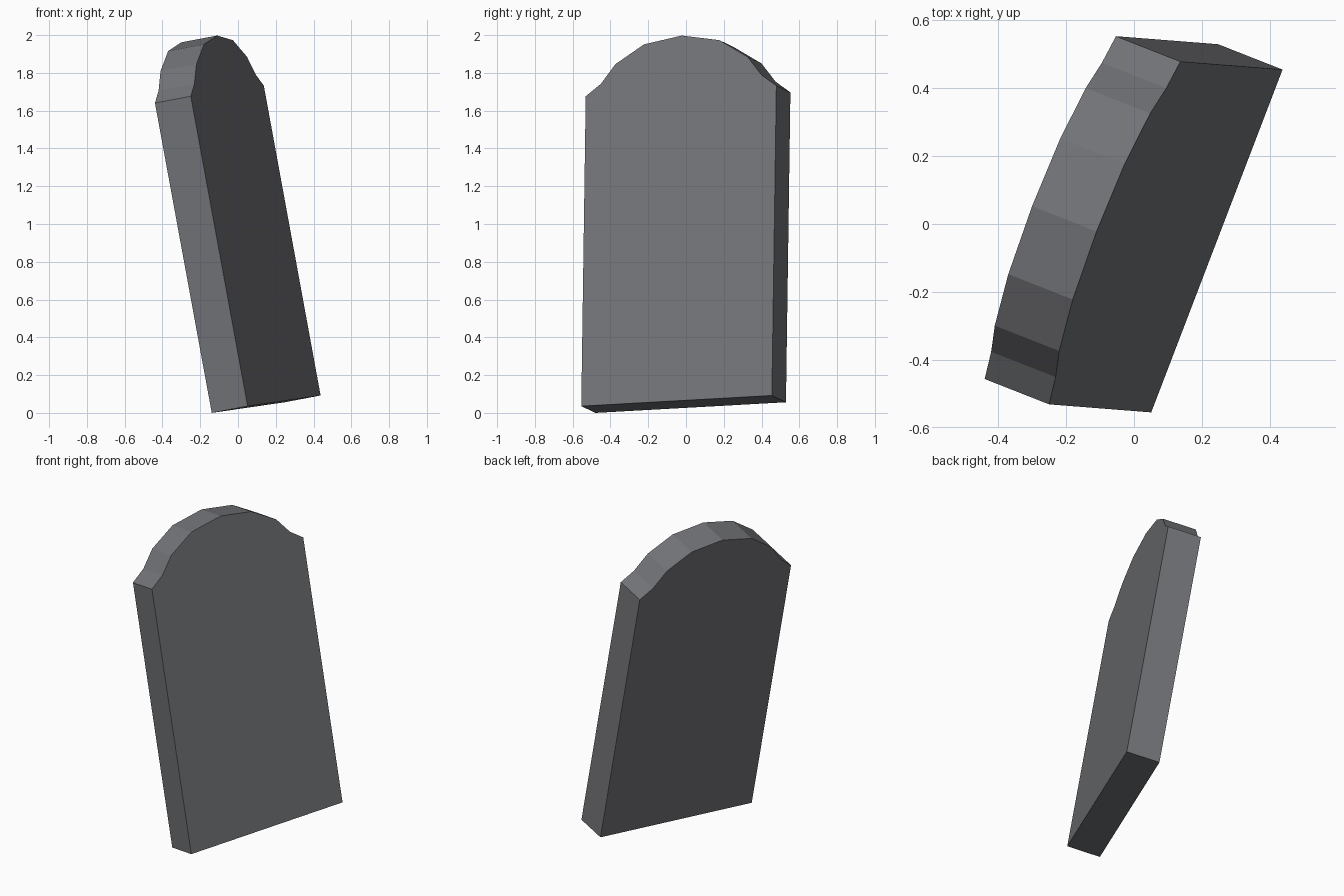
import bpy, bmesh
from mathutils import Matrix, Vector

if "Cube" in bpy.data.objects:
    bpy.data.objects.remove(bpy.data.objects["Cube"])

THICK = 0.207
# half outline of the slab: (half width, height), bottom to crown
HALF = [(0.541, 0.0), (0.541, 1.668), (0.456, 1.730),
        (0.375, 1.832), (0.214, 1.930)]
outline = HALF + [(0, 1.966)] + [(-x, z) for x, z in reversed(HALF)]

# leaning frame: width axis, height axis, thickness axis
u = Vector((0.357, 0.932, 0.052)).normalized()
v = Vector((-0.180, 0.015, 0.984))
v = (v - u * v.dot(u)).normalized()
n = u.cross(v)
frame = Matrix((u, v, n)).transposed().to_4x4()
frame.translation = (0.244, -0.050, 0.068)

# slab: front face extruded backwards
bm = bmesh.new()
face = bm.faces.new([bm.verts.new((x, z, 0)) for x, z in outline])
ext = bmesh.ops.extrude_face_region(bm, geom=[face], use_keep_orig=True)
verts = [g for g in ext["geom"] if isinstance(g, bmesh.types.BMVert)]
bmesh.ops.translate(bm, verts=verts, vec=(0, 0, -THICK))
bmesh.ops.transform(bm, matrix=frame, verts=bm.verts)

# rest the lowest corner on the ground
low = min(w.co.z for w in bm.verts)
bmesh.ops.translate(bm, verts=bm.verts, vec=(0, 0, -low))
bmesh.ops.recalc_face_normals(bm, faces=bm.faces)

mesh = bpy.data.meshes.new("headstone")
bm.to_mesh(mesh)
bm.free()

# dark slate colour
slate = bpy.data.materials.new("dark_slate")
slate.diffuse_color = (0.170, 0.174, 0.186, 1)
slate.use_nodes = True
slate.node_tree.nodes["Principled BSDF"].inputs["Base Color"].default_value = slate.diffuse_color
mesh.materials.append(slate)
bpy.context.collection.objects.link(bpy.data.objects.new("headstone", mesh))
